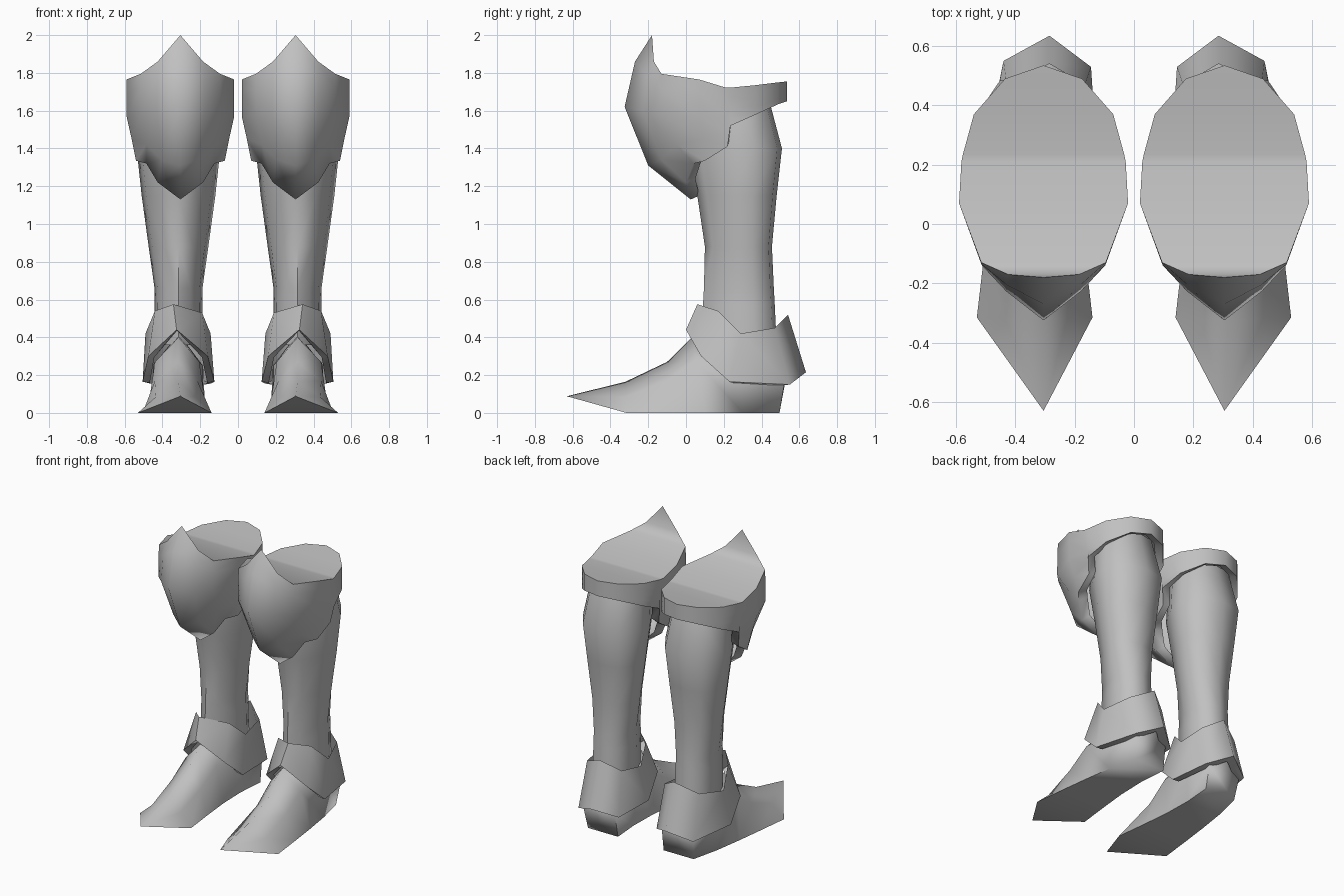
import bpy, bmesh, math
from mathutils import Vector

steel = bpy.data.materials.new("plain grey")
steel.diffuse_color = (0.53, 0.53, 0.53, 1)


def loft(name, rings, side, closed=True, caps=(), strips=False, angle=85):
    """Skin a list of equal-length rings; side = -1 mirrors the part."""
    bm = bmesh.new()
    vs = [[bm.verts.new((p[0] * side, p[1], p[2])) for p in r] for r in rings]
    n = len(rings[0])
    for a, b in zip(vs, vs[1:]):
        for i in range(n if closed else n - 1):
            j = (i + 1) % n
            bm.faces.new((a[i], a[j], b[j], b[i]))
    for c in caps:
        bm.faces.new(vs[c])
    if strips:  # close the first ring with strips running left to right
        r = vs[0]
        for i in range(n // 2):
            quad = [r[i], r[i + 1], r[-i - 1], r[-i]]
            bm.faces.new(list(dict.fromkeys(quad)))
    bmesh.ops.remove_doubles(bm, verts=bm.verts, dist=1e-4)
    bmesh.ops.recalc_face_normals(bm, faces=bm.faces)
    me = bpy.data.meshes.new(name)
    bm.to_mesh(me)
    bm.free()
    me.shade_smooth()
    me.set_sharp_from_angle(angle=math.radians(angle))
    me.materials.append(steel)
    ob = bpy.data.objects.new(name, me)
    bpy.context.collection.objects.link(ob)


# shin: narrow front, broad calf; z, front y, back y, half width
SECTION = [(0, 0), (.5, .12), (.88, .42), (1, .7), (.62, .95), (0, 1)]
SECTION += [(-x, y) for x, y in SECTION[-2:0:-1]]


def shin_ring(z, y0, y1, w, cx=0.315):
    return [(cx + w * x, y0 + (y1 - y0) * y, z) for x, y in SECTION]


shin = [shin_ring(*r) for r in [
    (0.36, 0.09, 0.48, 0.128), (0.57, 0.09, 0.47, 0.128), (0.66, 0.095, 0.465, 0.127),
    (0.88, 0.10, 0.455, 0.158), (1.15, 0.06, 0.48, 0.195), (1.4, 0.01, 0.508, 0.222),
    (1.6, 0.02, 0.455, 0.195), (1.7, 0.03, 0.43, 0.18)]]


# foot: arched sections from toe to heel
def arch(yb, yt, xl, xr, ml, mr, zm, xt, zt):
    ym = yb + (yt - yb) * 0.6
    return [(xl, yb, 0), (ml, ym, zm), (xt, yt, zt), (mr, ym, zm), (xr, yb, 0)]


foot = [[(0.305, -0.63, 0.088)] * 5,
        arch(-0.315, -0.32, 0.14, 0.53, 0.225, 0.435, 0.085, 0.315, 0.165),
        arch(-0.1, -0.1, 0.165, 0.505, 0.215, 0.44, 0.17, 0.315, 0.27),
        arch(0.1, 0.03, 0.185, 0.48, 0.205, 0.44, 0.27, 0.315, 0.40),
        arch(0.3, 0.3, 0.19, 0.45, 0.185, 0.45, 0.25, 0.315, 0.42),
        arch(0.495, 0.54, 0.175, 0.405, 0.18, 0.425, 0.16, 0.29, 0.24)]

# ankle cuff: wavy upper edge, flared lower edge, small inner rim
cuff_top = [(0.342, 0.06, 0.575), (0.44, 0.17, 0.54), (0.49, 0.29, 0.42),
            (0.43, 0.47, 0.45), (0.285, 0.54, 0.52), (0.165, 0.47, 0.45),
            (0.145, 0.29, 0.42), (0.19, 0.17, 0.53)]
cuff_low = [(0.325, 0.0, 0.44), (0.475, 0.08, 0.30), (0.505, 0.23, 0.165),
            (0.44, 0.55, 0.15), (0.285, 0.635, 0.215), (0.145, 0.53, 0.155),
            (0.125, 0.23, 0.165), (0.16, 0.08, 0.30)]


def inner_rim(ring, mid, scale, lift):
    return [(mid[0] + (x - mid[0]) * scale, mid[1] + (y - mid[1]) * scale, z + lift)
            for x, y, z in ring]


cuff_rim = inner_rim(cuff_low, (0.315, 0.28), 0.8, -0.005)

# knee guard: columns of points on one half, from the front ridge to the back
columns = [
    [(0, -.18, 2.0), (0, -.27, 1.86), (0, -.325, 1.62), (0, -.2, 1.31), (0, .025, 1.13)],
    [(.12, -.17, 1.86), (.125, -.205, 1.78), (.125, -.228, 1.6), (.1, -.13, 1.34), (.12, .0, 1.22)],
    [(.21, -.13, 1.795), (.21, -.135, 1.72), (.208, -.14, 1.58), (.18, -.05, 1.42), (.18, .04, 1.32)],
    [(.285, .07, 1.765), (.285, .07, 1.7), (.285, .07, 1.57), (.258, .09, 1.45), (.235, .10, 1.335)]]
for top, low in [((.277, .21, 1.722), (.25, .22, 1.41)), ((.272, .235, 1.722), (.268, .235, 1.52)),
                 ((.235, .37, 1.735), (.235, .37, 1.58)), ((.13, .49, 1.75), (.13, .49, 1.635)),
                 ((0, .535, 1.755), (0, .535, 1.65))]:
    columns.append([Vector(top).lerp(Vector(low), k / 4) for k in range(5)])
half = [[c[k] for c in columns] for k in range(5)]
guard = [[(0.305 + p[0], p[1], p[2]) for p in h] +
         [(0.305 - p[0], p[1], p[2]) for p in h[-2:0:-1]] for h in half]
guard.append(inner_rim(guard[-1], (0.31, 0.25), 0.8, 0.02))

for side, label in ((1, "right"), (-1, "left")):
    loft(label + "_shin", shin, side, caps=(0, -1), angle=60)
    loft(label + "_foot", foot, side, caps=(-1,), angle=88)
    loft(label + "_ankle_cuff", [cuff_top, cuff_low, cuff_rim], side, angle=75)
    loft(label + "_knee_guard", guard, side, strips=True)
